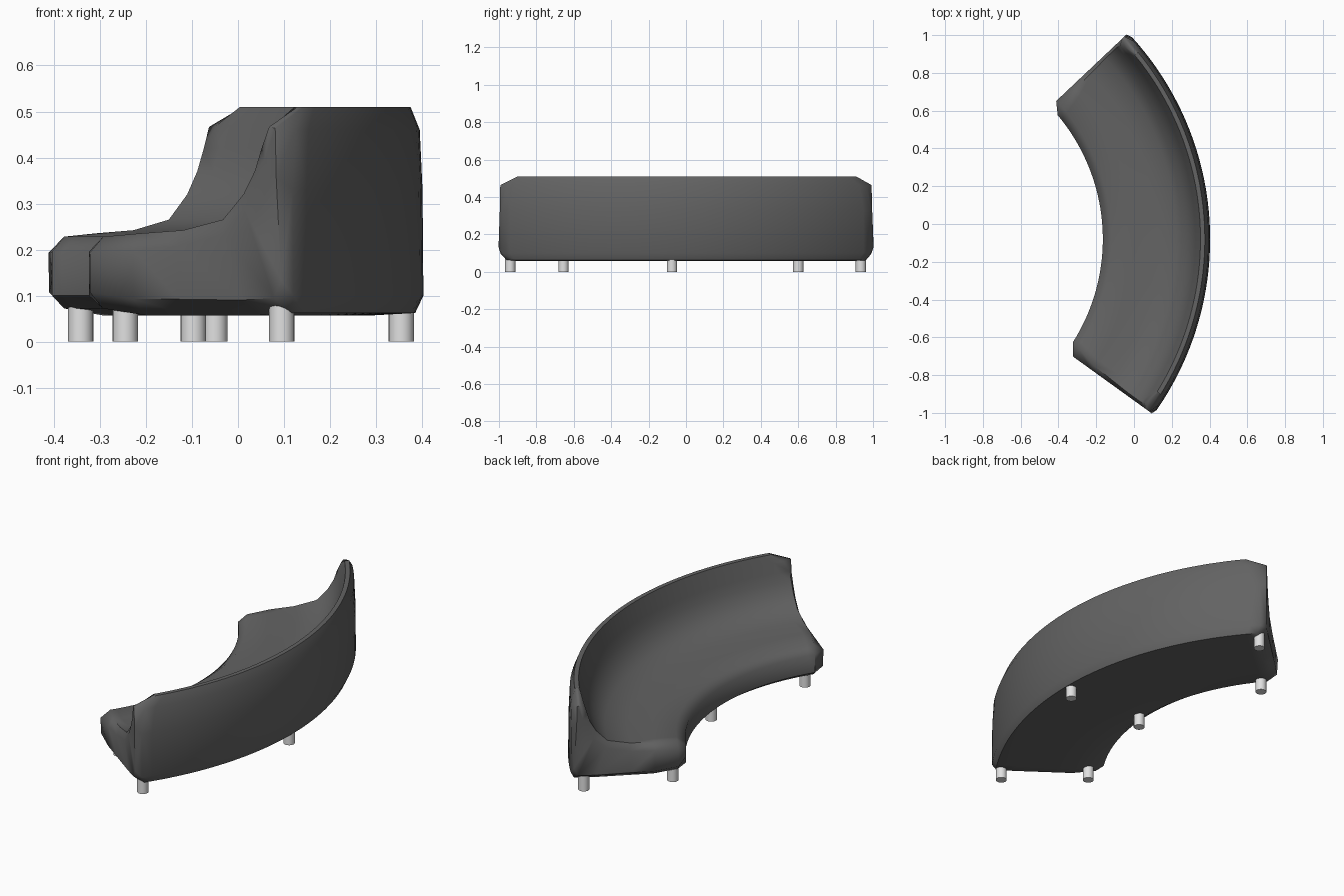
import bpy
import bmesh
from math import radians, cos, sin
from mathutils import Vector

default_cube = bpy.data.objects.get("Cube")
if default_cube:
    bpy.data.objects.remove(default_cube)


def make_material(name, value):
    material = bpy.data.materials.new(name)
    material.use_nodes = True
    colour = (value, value, value, 1)
    material.diffuse_color = colour
    material.node_tree.nodes["Principled BSDF"].inputs["Base Color"].default_value = colour
    return material


def finish(bm, name, material, angle):
    bmesh.ops.recalc_face_normals(bm, faces=bm.faces[:])
    mesh = bpy.data.meshes.new(name)
    bm.to_mesh(mesh)
    bm.free()
    mesh.materials.append(material)
    obj = bpy.data.objects.new(name, mesh)
    bpy.context.collection.objects.link(obj)
    bpy.ops.object.select_all(action="DESELECT")
    obj.select_set(True)
    bpy.context.view_layer.objects.active = obj
    bpy.ops.object.shade_smooth_by_angle(angle=radians(angle))
    return obj


upholstery = make_material("charcoal upholstery", 0.125)
metal = make_material("pale leg metal", 0.75)

# The sofa sweeps around this centre between these two end angles
CENTRE_X, CENTRE_Y = -1.185, -0.08
START, END = radians(-35.8), radians(43.4)
SEGMENTS = 40

# Section rows: radius, height, and how far the edge is set back from the end
sitting_side = [
    (1.02, .195, .06), (1.065, .228, .05), (1.18, .235, .025), (1.3, .242, .02),
    (1.41, .265, .015), (1.465, .32, .015), (1.495, .37, .015), (1.51, .42, .02),
    (1.525, .47, .045), (1.537, .51, .11)]
outer_side = [
    (1.02, .1, .06), (1.06, .072, .055), (1.18, .057, .05), (1.3, .057, .05),
    (1.48, .057, .05), (1.57, .062, .05), (1.588, .1, .03), (1.586, .33, .03),
    (1.58, .46, .05), (1.56, .51, .11)]


def polar(radius, angle, z):
    return Vector((CENTRE_X + radius * cos(angle), CENTRE_Y + radius * sin(angle), z))


def end_inset(point, partner):
    """Pull a section point towards its partner to round the end edge."""
    r, z, setback = point
    a, b = Vector((r, z)), Vector(partner[:2])
    moved = a.lerp(b, min(0.035 / (b - a).length, 0.35))
    keep = setback >= 0.06
    return moved.x, moved.y, setback if keep else max(0, setback - 0.05)


def build_body():
    bm = bmesh.new()
    ring = sitting_side + outer_side[::-1]
    count = len(ring)

    # Swept outer skin
    stations = []
    for step in range(SEGMENTS + 1):
        t = step / SEGMENTS
        row = []
        for r, z, setback in ring:
            first, last = START + setback / r, END - setback / r
            row.append(bm.verts.new(polar(r, first + (last - first) * t, z)))
        stations.append(row)

    def bridge(row_a, row_b):
        for i in range(count):
            j = (i + 1) % count
            bm.faces.new((row_a[i], row_a[j], row_b[j], row_b[i]))

    for row_a, row_b in zip(stations, stations[1:]):
        bridge(row_a, row_b)

    # Rounded end panels
    for rim, limit, inward in ((stations[0], START, 1), (stations[-1], END, -1)):
        inset = []
        for i, point in enumerate(ring):
            r, z, setback = end_inset(point, ring[count - 1 - i])
            inset.append(bm.verts.new(polar(r, limit + inward * setback / r, z)))
        bridge(rim, inset)
        for i in range(count // 2 - 1):
            k = count - 1 - i
            bm.faces.new((inset[i], inset[i + 1], inset[k - 1], inset[k]))
    finish(bm, "curved_sofa_body", upholstery, 55)


def build_leg(name, x, y):
    bm = bmesh.new()
    bmesh.ops.create_cone(bm, cap_ends=True, segments=24, radius1=0.0275,
                          radius2=0.0275, depth=0.08)
    leg = finish(bm, name, metal, 40)
    leg.location = (x, y, 0.04)


build_body()

# Legs: three under the seat edge, three under the back
leg_places = {
    "seat_leg_left": (-.342, .6),
    "seat_leg_middle": (-.097, -.075),
    "seat_leg_right": (-.245, -.655),
    "back_leg_left": (-.05, .935),
    "back_leg_middle": (.355, -.075),
    "back_leg_right": (.095, -.94),
}
for leg_name, (leg_x, leg_y) in leg_places.items():
    build_leg(leg_name, leg_x, leg_y)
